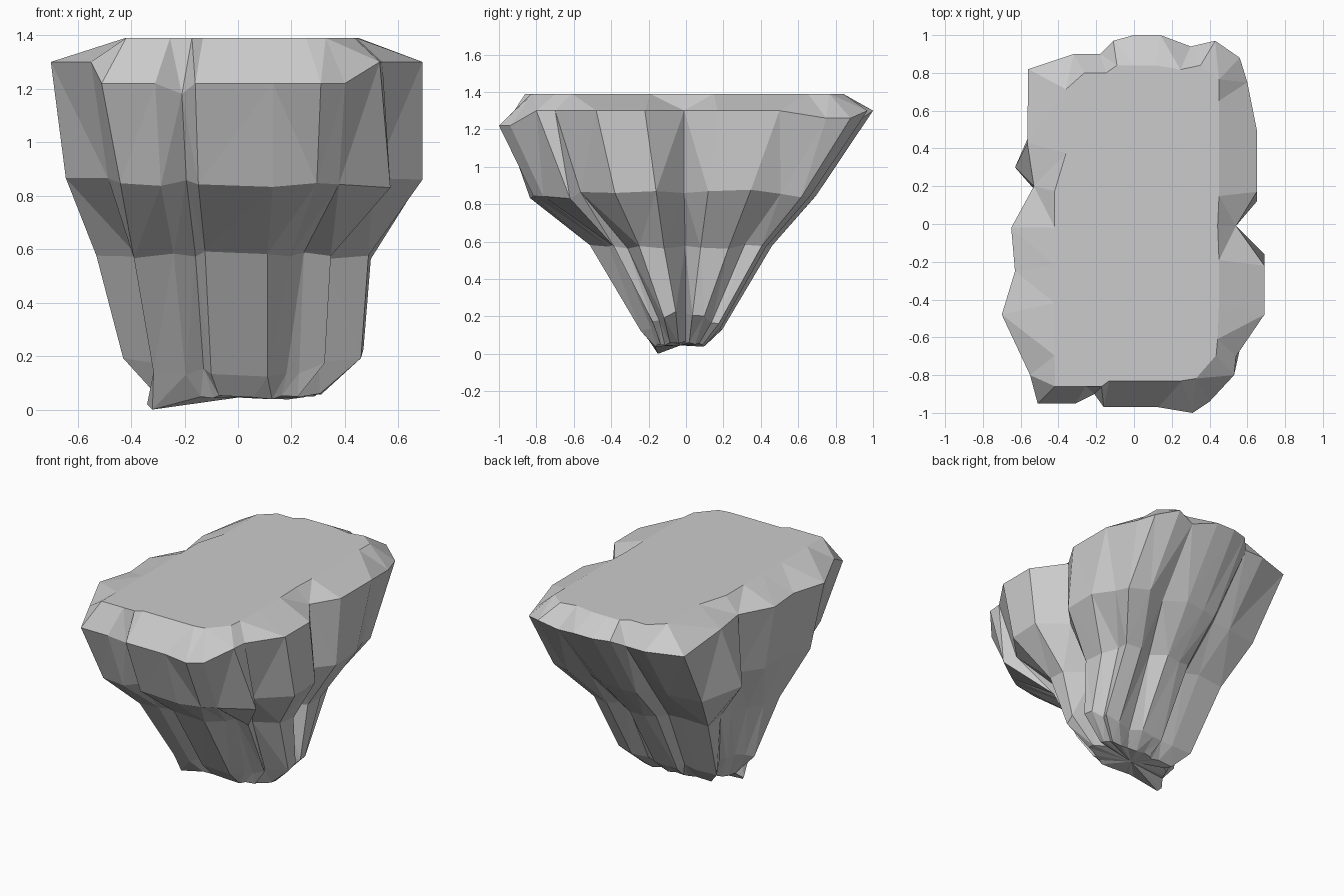
import bpy, bmesh
from mathutils import Vector

if "Cube" in bpy.data.objects:
    bpy.data.objects.remove(bpy.data.objects["Cube"])

# Rim outline (x, y), anticlockwise from the notch in the right side
rim = [(.54, -.01), (.65, .17), (.65, .5), (.6, .75), (.56, .88), (.43, .97),
       (.3, .94), (.14, 1), (0, 1), (-.11, .97), (-.18, .9), (-.32, .9),
       (-.56, .82), (-.565, .43), (-.53, .2), (-.65, -.02), (-.63, -.25),
       (-.7, -.48), (-.55, -.8), (-.51, -.95), (-.31, -.95), (-.21, -.9),
       (-.16, -.97), (.13, -.97), (.31, -1), (.4, -.94), (.53, -.8),
       (.54, -.7), (.69, -.48), (.69, -.22)]

# Column depth of the grooves that run down the rock (1 = ridge)
groove = [.8, 1, .98, .9, 1, .95, .84, 1, .97, .98, .85, .9,
          .96, .84, .98, .88, 1, .97, .86, .98, 1, .97,
          .99, 1, .86, .84, .9, .82, .98, 1]


def bump(i, k):
    """Small repeatable unevenness for a column."""
    return ((i * 7 + k * 5) % 11 - 5) / 5


def rim_z(x, y):
    if y < -.85:
        return 1.18 if -.22 < x < -.2 else 1.22
    return 1.26 if .7 < y < .95 else 1.30


def ring(k, sx, front, back, z_mid, z_end, depth, wobble, left=1):
    """Scaled rim, with height going from z_mid at the sides to z_end at the ends."""
    out = []
    for i, (x, y) in enumerate(rim):
        g = 1 - (1 - groove[i]) * depth
        out.append(Vector((x * sx * g * (left if x < 0 else 1),
                           y * (back if y > 0 else front) * g,
                           z_mid + (z_end - z_mid) * y * y + wobble * bump(i, k))))
    return out


# Flat top outline, pulled in from the rim
cap = []
for x, y in rim:
    cx = max(-.42, min(.45, x * .82))
    if y > .35 and x < -.2:
        cx = max(cx, -.36)
    cy = max(-.83, min(.84, y * .87))
    cap.append(Vector((cx, cy, 1.39)))
cap[10].y = cap[11].y = .80
cap[20].y = cap[19].y = cap[21].y = -.86

# Middle rings, with the columns that stray from the general taper
shoulder = ring(1, 1.0, .86, .70, .88, .84, .35, .012, .93)
shoulder[0] = Vector((.52, -.01, .86))
shoulder[13] = Vector((-.63, .30, .88))
shoulder[19].x = -.44
shoulder[26] = Vector((.57, -.62, .83))
shoulder[29] = Vector((.69, -.16, .87))
shoulder[28] = Vector((.69, -.38, .86))
waist = ring(2, .72, .53, .46, .565, .58, .9, .012, 1.08)
foot = ring(3, .68, .25, .20, .22, .13, 1.0, .012, .93)

# The front steps back in a recess on its right-hand side
for level, depth in ((waist, .05), (foot, .03)):
    level[23].x = .11
    for i in (24, 25):
        level[i].y += depth
base = ring(4, .45, .18, .10, .06, .045, .6, .008)
base[18] = Vector((-.34, -.13, .02))
base[19] = Vector((-.32, -.15, 0))

levels = [base, foot, waist, shoulder,
          [Vector((x, y, rim_z(x, y))) for x, y in rim], cap]

# Rock body: rings joined by triangles, flat top, faceted underside
bm = bmesh.new()
rows = [[bm.verts.new(p) for p in level] for level in levels]
n = len(rim)
for low, high in zip(rows, rows[1:]):
    for i in range(n):
        j = (i + 1) % n
        bm.faces.new((low[i], low[j], high[j], high[i]))
bm.faces.new(rows[-1])
middle = bm.verts.new((0, -.03, .045))
for i in range(n):
    bm.faces.new((rows[0][(i + 1) % n], rows[0][i], middle))
bmesh.ops.triangulate(bm, faces=[f for f in bm.faces if len(f.verts) == 4])
bmesh.ops.recalc_face_normals(bm, faces=bm.faces)

mesh = bpy.data.meshes.new("rock")
bm.to_mesh(mesh)
bm.free()
rock = bpy.data.objects.new("rock", mesh)
bpy.context.collection.objects.link(rock)
